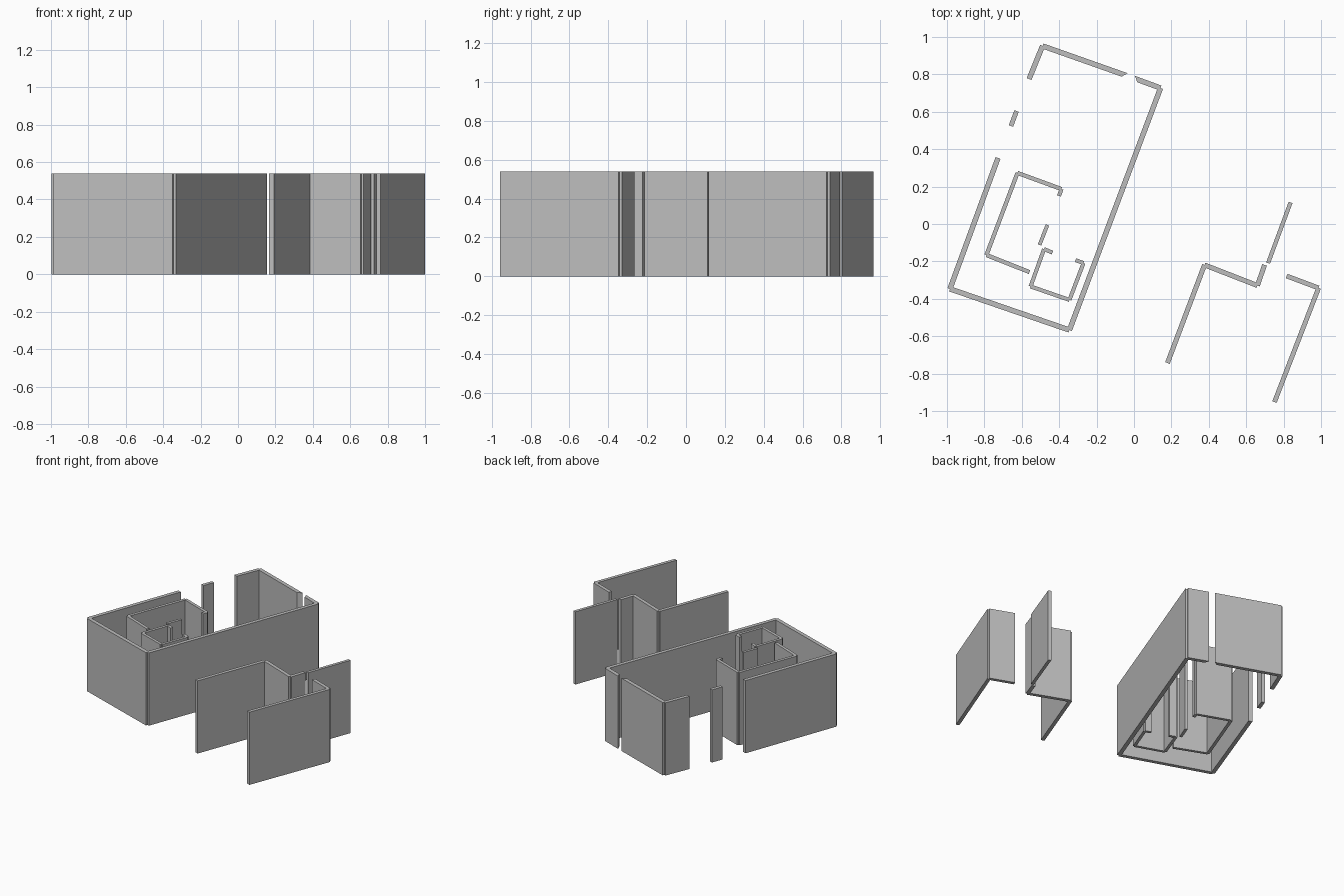
import bpy, bmesh
from mathutils import Vector

if "Cube" in bpy.data.objects:
    bpy.data.objects.remove(bpy.data.objects["Cube"])

HEIGHT = 0.54
grey = bpy.data.materials.new("wall_grey")
grey.diffuse_color = (0.515, 0.515, 0.515, 1)
grey.use_nodes = True
grey.node_tree.nodes["Principled BSDF"].inputs["Base Color"].default_value = grey.diffuse_color


def wall_run(name, thickness, points, start_splay=0.0, end_splay=0.0):
    """Upright wall slabs along a path of centre lines, butted at each corner point.
    A splay lengthens the left side of an open end and shortens the right side."""
    bm = bmesh.new()
    pts = [Vector((x, y, 0)) for x, y in points]
    last = len(pts) - 2
    for i, (a, b) in enumerate(zip(pts, pts[1:])):
        along = (b - a).normalized()
        side = Vector((-along.y, along.x, 0)) * thickness / 2
        s = along * (start_splay if i == 0 else 0)
        e = along * (end_splay if i == last else 0)
        base = [a + side - s, a - side + s, b - side - e, b + side + e]
        face = bm.faces.new([bm.verts.new(p) for p in base])
        top = bmesh.ops.extrude_face_region(bm, geom=[face])["geom"]
        bmesh.ops.translate(bm, vec=(0, 0, HEIGHT),
                            verts=[v for v in top if isinstance(v, bmesh.types.BMVert)])
    bmesh.ops.recalc_face_normals(bm, faces=bm.faces)
    mesh = bpy.data.meshes.new(name)
    bm.to_mesh(mesh)
    bm.free()
    mesh.materials.append(grey)
    bpy.context.collection.objects.link(bpy.data.objects.new(name, mesh))


# Main building shell, with a narrow splayed gap in its back wall
wall_run("shell_wall", 0.028, [(-.727, .353), (-.984, -.347), (-.345, -.567),
                               (-.12, .032), (.142, .727)])
wall_run("back_wall_right", 0.028, [(.142, .727), (.011, .775)], end_splay=-0.012)
wall_run("back_wall_left", 0.028, [(-.489, .952), (-.05, .797)], end_splay=0.012)
wall_run("back_return_wall", 0.028, [(-.489, .952), (-.561, .775)])
wall_run("shell_pier", 0.025, [(-.628, .604), (-.658, .524)])

# Inner room
wall_run("inner_room", 0.022, [(-.401, .15), (-.388, .187), (-.623, .273),
                               (-.789, -.166), (-.559, -.257)])
wall_run("inner_pier", 0.02, [(-.463, -.005), (-.505, -.112)])

# Small room beside it
wall_run("small_room", 0.021, [(-.436, -.153), (-.481, -.134), (-.553, -.334),
                               (-.345, -.406), (-.27, -.209), (-.313, -.193)])

# Separate annex walls
wall_run("annex_left_wall", 0.026, [(.179, -.743), (.377, -.219), (.66, -.329), (.698, -.219)])
wall_run("annex_back_wall", 0.022, [(.717, -.209), (.837, .115)])
wall_run("annex_right_wall", 0.025, [(.816, -.278), (.987, -.342), (.751, -.952)])
